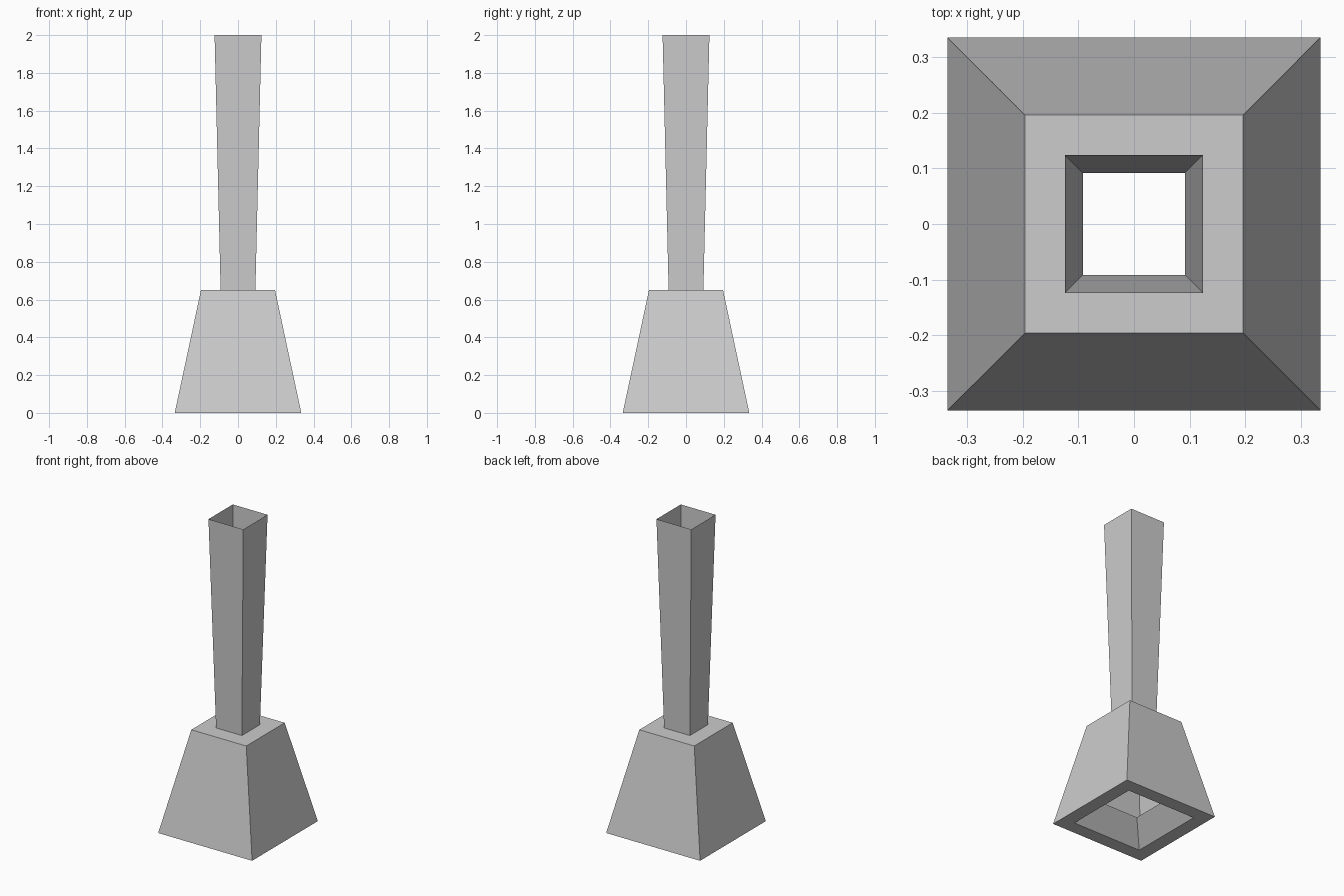
import bpy
import bmesh

# Remove the default cube
cube = bpy.data.objects.get("Cube")
if cube:
    bpy.data.objects.remove(cube, do_unlink=True)

# Single plain grey material
grey = bpy.data.materials.new("light_grey")
grey.use_nodes = True
colour = (0.604, 0.604, 0.604, 1.0)
grey.diffuse_color = colour
grey.node_tree.nodes["Principled BSDF"].inputs["Base Color"].default_value = colour


def square_shell(name, profile):
    """Open shell skinned through square rings given as (half width, height)."""
    bm = bmesh.new()
    corners = ((-1, -1), (1, -1), (1, 1), (-1, 1))
    rings = [[bm.verts.new((sx * half, sy * half, z)) for sx, sy in corners]
             for half, z in profile]
    for low, high in zip(rings, rings[1:]):
        for i in range(4):
            j = (i + 1) % 4
            bm.faces.new((low[i], low[j], high[j], high[i]))
    mesh = bpy.data.meshes.new(name)
    bm.to_mesh(mesh)
    bm.free()
    mesh.materials.append(grey)
    obj = bpy.data.objects.new(name, mesh)
    bpy.context.collection.objects.link(obj)
    return obj


SHOULDER = 0.65
NECK = 0.092

# Flared base: inner lip, bottom rim, sloping sides, flat shoulder
square_shell("flared_base", [
    (0.135, 0.13),
    (0.247, 0),
    (0.335, 0),
    (0.196, SHOULDER),
    (NECK, SHOULDER),
])

# Tall hollow shaft, open at the top and widening upward
square_shell("hollow_shaft", [(NECK, SHOULDER), (0.124, 2)])
